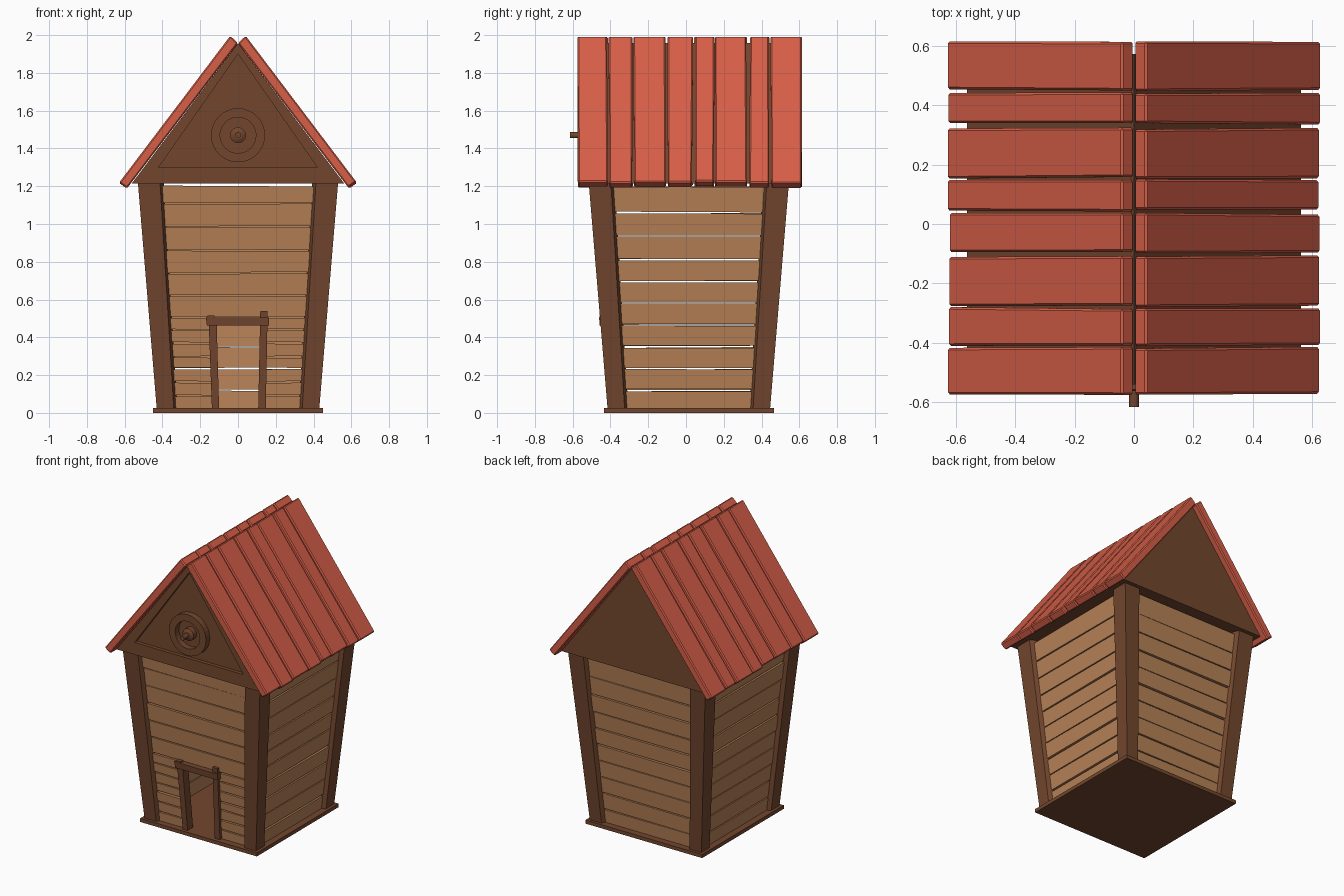
import bpy, bmesh, random
from math import pi
from mathutils import Vector, Matrix

if "Cube" in bpy.data.objects:
    bpy.data.objects.remove(bpy.data.objects["Cube"])

random.seed(4)
CY = 0.015          # the hut sits slightly behind the roof centre


def material(name, rgb):
    m = bpy.data.materials.new(name)
    m.diffuse_color = (*rgb, 1)
    m.use_nodes = True
    m.node_tree.nodes["Principled BSDF"].inputs["Base Color"].default_value = m.diffuse_color
    return m


DARK = material("dark_wood", (0.17, 0.062, 0.027))
PLANK = material("plank_wood", (0.47, 0.22, 0.095))
RED = material("red_paint", (0.68, 0.115, 0.065))


def finish(bm, name, mat, bevel=0):
    bmesh.ops.recalc_face_normals(bm, faces=bm.faces)
    me = bpy.data.meshes.new(name)
    bm.to_mesh(me)
    bm.free()
    ob = bpy.data.objects.new(name, me)
    bpy.context.collection.objects.link(ob)
    me.materials.append(mat)
    if bevel:
        b = ob.modifiers.new("bevel", 'BEVEL')
        b.width, b.segments = bevel, 1
    return ob


def loft(bm, bottom, top):
    """Closed solid between two matching polygons."""
    a = [bm.verts.new(p) for p in bottom]
    b = [bm.verts.new(p) for p in top]
    n = len(a)
    bm.faces.new(a[::-1])
    bm.faces.new(b)
    for i in range(n):
        j = (i + 1) % n
        bm.faces.new((a[i], a[j], b[j], b[i]))


def jit(s):
    return random.uniform(-s, s)


def lean(z):
    """Outward shift of the flared walls at height z."""
    return 0.1 * (z - 0.02) / 1.2


def wall_box(bm, turn, bot, top, z0, z1, out, thick, wob=0.0):
    """Board on a flared wall; bot/top are (u0, u1) spans, out = offset from the wall face."""
    rot = Matrix.Translation((0, CY, 0)) @ Matrix.Rotation(turn, 4, 'Z')
    push = jit(wob)
    rings = []
    for (u0, u1), z in ((bot, z0), (top, z1)):
        zl, zr = z + jit(wob), z + jit(wob)
        d = 0.405 + lean(z) + out + push
        rings.append([rot @ Vector(p) for p in ((u0, -d, zl), (u1, -d, zr),
                                                (u1, thick - d, zr), (u0, thick - d, zl))])
    loft(bm, *rings)


# Base plate
bm = bmesh.new()
bmesh.ops.create_cube(bm, size=1, matrix=Matrix.Translation((0, CY, 0.0125))
                      @ Matrix.Diagonal((0.9, 0.9, 0.025, 1)))
finish(bm, "base_plate", DARK)

# Corner posts, flaring outward, with chamfered inner edges
for sx, side in ((-1, "left"), (1, "right")):
    for sy, end in ((-1, "front"), (1, "back")):
        bm = bmesh.new()
        rings = []
        for z, i, o in ((0.02, 0.32, 0.43), (1.22, 0.393, 0.53)):
            prof = ((o, o), (i + 0.02, o), (i, o - 0.04), (i, i), (o - 0.04, i), (o, i + 0.02))
            rings.append([(sx * x, CY + sy * y, z) for x, y in prof])
        loft(bm, *rings)
        finish(bm, f"{end}_{side}_post", DARK)


# Plank walls
def plank_rows(bm, turn, edges, span=None):
    for z0, z1 in zip(edges, edges[1:]):
        a, b = z0 + 0.004, z1 - 0.004
        s0, s1 = (span, span) if span else [(-0.37 - lean(z), 0.37 + lean(z)) for z in (a, b)]
        wall_box(bm, turn, s0, s1, a, b, 0, 0.028, 0.003)


full = [0.02, 0.12, 0.235, 0.35, 0.465, 0.58, 0.695, 0.81, 0.935, 1.06, 1.2]
for name, turn in (("right_wall", pi / 2), ("back_wall", pi), ("left_wall", -pi / 2)):
    bm = bmesh.new()
    plank_rows(bm, turn, full)
    finish(bm, name, PLANK)
bm = bmesh.new()
plank_rows(bm, 0, [0.505, 0.62, 0.74, 0.86, 0.985, 1.11, 1.205])
low = [0.02, 0.09, 0.163, 0.235, 0.295, 0.37, 0.44, 0.505]
plank_rows(bm, 0, low, (-0.37, -0.12))
plank_rows(bm, 0, low, (0.125, 0.37))
finish(bm, "front_wall", PLANK)

# Door frame
for name, bot, top, z0, z1, out in (
        ("door_left_jamb", (-0.138, -0.1), (-0.155, -0.113), 0.022, 0.48, 0.022),
        ("door_right_jamb", (0.107, 0.147), (0.118, 0.157), 0.022, 0.54, 0.018),
        ("door_lintel", (-0.165, 0.165), (-0.17, 0.163), 0.463, 0.506, 0.03),
        ("door_lintel_end", (-0.17, -0.12), (-0.16, -0.125), 0.503, 0.516, 0.028)):
    bm = bmesh.new()
    wall_box(bm, 0, bot, top, z0, z1, out, 0.06)
    finish(bm, name, DARK)

# Gable block with a sunken triangular panel at the front
YF, YB, SUNK = -0.54, 0.572, 0.025
outer = ((-0.562, 1.215), (0.562, 1.215), (0, 1.957))
inner = ((-0.42, 1.3), (0.42, 1.3), (0, 1.9))
bm = bmesh.new()
loops = [[bm.verts.new((x, y, z)) for x, z in tri] for tri, y in
         ((outer, YB), (outer, YF), (inner, YF), (inner, YF + SUNK))]
bm.faces.new(loops[0])
bm.faces.new(loops[-1])
for a, b in zip(loops, loops[1:]):
    for i in range(3):
        j = (i + 1) % 3
        bm.faces.new((a[i], a[j], b[j], b[i]))
finish(bm, "gable", DARK)

# Round ornament: a lathe profile of (radius, y) around the gable centre
def lathe(name, prof, closed):
    bm = bmesh.new()
    vs = [bm.verts.new((r, y, 0)) for r, y in prof]
    pairs = list(zip(vs, vs[1:])) + ([(vs[-1], vs[0])] if closed else [])
    es = [bm.edges.new(p) for p in pairs]
    bmesh.ops.spin(bm, geom=vs + es, cent=(0, 0, 0), axis=(0, 1, 0), angle=2 * pi,
                   steps=32, use_merge=True)
    bmesh.ops.remove_doubles(bm, verts=bm.verts, dist=1e-5)
    bmesh.ops.translate(bm, verts=bm.verts, vec=(0, 0, 1.47))
    finish(bm, name, DARK)


lathe("ornament_ring", ((0.143, -0.51), (0.143, -0.557), (0.095, -0.557), (0.095, -0.51)), True)
lathe("ornament_knob", ((0.042, -0.51), (0.042, -0.55), (0.022, -0.56), (0.016, -0.56),
                        (0.016, -0.615), (0, -0.615)), False)

# Roof boards, slightly uneven, meeting in a notch at the ridge
rows = ((-0.572, -0.417), (-0.409, -0.283), (-0.275, -0.107), (-0.097, 0.034),
        (0.045, 0.147), (0.156, 0.32), (0.337, 0.442), (0.45, 0.612))
down = Vector((0.59, 0, -0.78)).normalized()
for s, side in ((-1, "left"), (1, "right")):
    bm = bmesh.new()
    for y0, y1 in rows:
        d = down * jit(0.006)
        ends = []
        for x, z, xi, zi in ((0.041, 1.996, 0.0, 1.957), (0.627, 1.222, 0.585, 1.192)):
            a, b = y0 + jit(0.004), y1 + jit(0.004)
            if z > 1.9:
                e = Vector((0, 0, 0))
            else:
                e = d
            pts = ((x, a, z), (x, b, z), (xi, b, zi), (xi, a, zi))
            ends.append([(s * (p[0] + e.x), p[1], p[2] + e.z) for p in pts])
        loft(bm, *ends)
    finish(bm, f"{side}_roof_boards", RED, 0.007)
